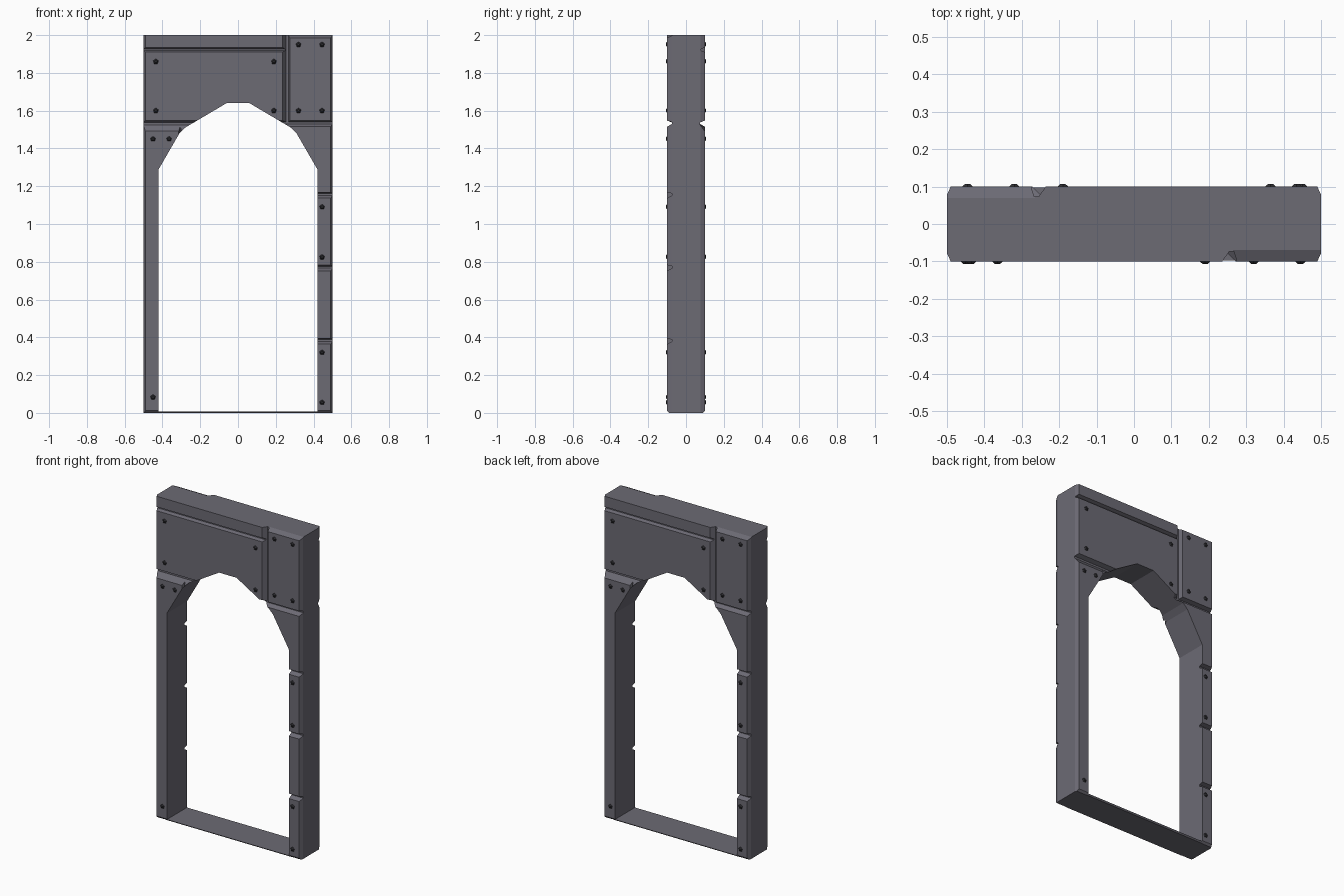
import bpy, bmesh
from mathutils import Matrix, Vector
from math import pi

cube = bpy.data.objects.get("Cube")
if cube:
    bpy.data.objects.remove(cube, do_unlink=True)


def material(name, color):
    m = bpy.data.materials.new(name)
    m.use_nodes = True
    m.diffuse_color = color
    bsdf = next(n for n in m.node_tree.nodes if n.type == 'BSDF_PRINCIPLED')
    bsdf.inputs["Base Color"].default_value = color
    return m


grey = material("steel grey", (0.15, 0.145, 0.175, 1))
dark = material("bolt dark grey", (0.03, 0.03, 0.035, 1))
HALF_TURN = Matrix.Rotation(pi, 4, 'Z')


def make_object(name, bm, mat):
    bmesh.ops.recalc_face_normals(bm, faces=bm.faces)
    mesh = bpy.data.meshes.new(name)
    bm.to_mesh(mesh)
    bm.free()
    mesh.materials.append(mat)
    obj = bpy.data.objects.new(name, mesh)
    bpy.context.collection.objects.link(obj)
    return obj


def prism(name, points, axis, start, end):
    """Extrude a 2D outline along one axis; the outline uses the other two."""
    bm = bmesh.new()
    def place(p, d):
        co = list(p)
        co.insert("xyz".index(axis), d)
        return bm.verts.new(co)
    a = [place(p, start) for p in points]
    b = [place(p, end) for p in points]
    bm.faces.new(a)
    bm.faces.new(b)
    for i in range(len(a)):
        j = (i + 1) % len(a)
        bm.faces.new((a[i], a[j], b[j], b[i]))
    return make_object(name, bm, grey)


def carve(target, cutter):
    cutter.hide_render = True
    mod = target.modifiers.new("cut", 'BOOLEAN')
    mod.operation = 'DIFFERENCE'
    mod.solver = 'EXACT'
    mod.object = cutter
    graph = bpy.context.evaluated_depsgraph_get()
    mesh = bpy.data.meshes.new_from_object(target.evaluated_get(graph))
    target.modifiers.clear()
    target.data = mesh


def carve_both_sides(target, cutter):
    """Cut the front, then the back after a half turn."""
    carve(target, cutter)
    cutter.data.transform(HALF_TURN)
    bpy.context.view_layer.update()
    carve(target, cutter)
    bpy.data.objects.remove(cutter, do_unlink=True)


def groove(lo, deep_lo, deep_hi, hi, depth):
    return [(-0.2, lo), (-0.1, lo), (depth - 0.1, deep_lo),
            (depth - 0.1, deep_hi), (-0.1, hi), (-0.2, hi)]


# Frame block with chamfered upright corners
corner = [(0.5, 0.078), (0.49, 0.1)]
outline = corner + [(-x, y) for x, y in corner[::-1]]
outline += [(-x, -y) for x, y in outline]
frame = prism("door_frame", outline, 'z', 0, 2)

# Arched opening
half = [(0.42, -0.2), (0.42, 1.29), (0.31, 1.48), (0.28, 1.51), (0.06, 1.64)]
opening = prism("opening_cutter", half + [(-x, z) for x, z in half[::-1]], 'y', -0.3, 0.3)
carve(frame, opening)
bpy.data.objects.remove(opening, do_unlink=True)

# Horizontal seams: wide one over the plain leg, narrow ones elsewhere
seams = [(groove(1.492, 1.525, 1.537, 1.548, 0.026), -0.6, -0.1),
         (groove(1.515, 1.53, 1.54, 1.548, 0.026), 0.1, 0.6),
         (groove(1.91, 1.918, 1.926, 1.934, 0.02), -0.6, 0.255)]
for z in (1.153, 0.768, 0.38):
    seams.append((groove(z - 0.016, z - 0.002, z + 0.008, z + 0.015, 0.026), 0.3, 0.6))
for points, start, end in seams:
    carve_both_sides(frame, prism("seam_cutter", points, 'x', start, end))

# Upright seams: header joint and small gusset joint
joint = [(x, y) for y, x in groove(0.236, 0.255, 0.267, 0.275, 0.027)]
carve_both_sides(frame, prism("joint_cutter", joint, 'z', 1.535, 2.1))
gusset = [(x, y) for y, x in groove(-0.314, -0.308, -0.304, -0.298, 0.015)]
carve_both_sides(frame, prism("gusset_cutter", gusset, 'z', 1.4, 1.53))

# Sloped top of the corner block and chamfered foot edges
slope = [(-0.15, 1.96), (-0.07, 2.0), (-0.07, 2.1), (-0.15, 2.1)]
carve_both_sides(frame, prism("slope_cutter", slope, 'x', 0.265, 0.6))
foot = [(-0.112, 0.024), (-0.076, -0.012), (-0.112, -0.012)]
carve_both_sides(frame, prism("foot_cutter", foot, 'x', -0.6, 0.6))

# Thin threshold between the legs
prism("threshold", [(-0.09, 0), (0.09, 0), (0.098, 0.008), (-0.098, 0.008)], 'x', -0.43, 0.43)

# Five-sided bolt heads, repeated on the back by a half turn
spots = [(x, z) for x in (-0.435, 0.19) for z in (1.6, 1.86)]
spots += [(x, z) for x in (0.32, 0.445) for z in (1.6, 1.95)]
spots += [(0.445, z) for z in (1.09, 0.825, 0.32, 0.055)]
spots += [(-0.45, 1.45), (-0.365, 1.45), (-0.45, 0.083)]
for name, turn in (("front_bolts", Matrix()), ("back_bolts", HALF_TURN)):
    bm = bmesh.new()
    for x, z in spots:
        spot = Matrix.Translation(Vector((x, -0.102, z)))
        bmesh.ops.create_cone(bm, cap_ends=True, segments=5, radius1=0.018, radius2=0.007,
                              depth=0.01, matrix=turn @ spot @ Matrix.Rotation(pi / 2, 4, 'X'))
    make_object(name, bm, dark)
